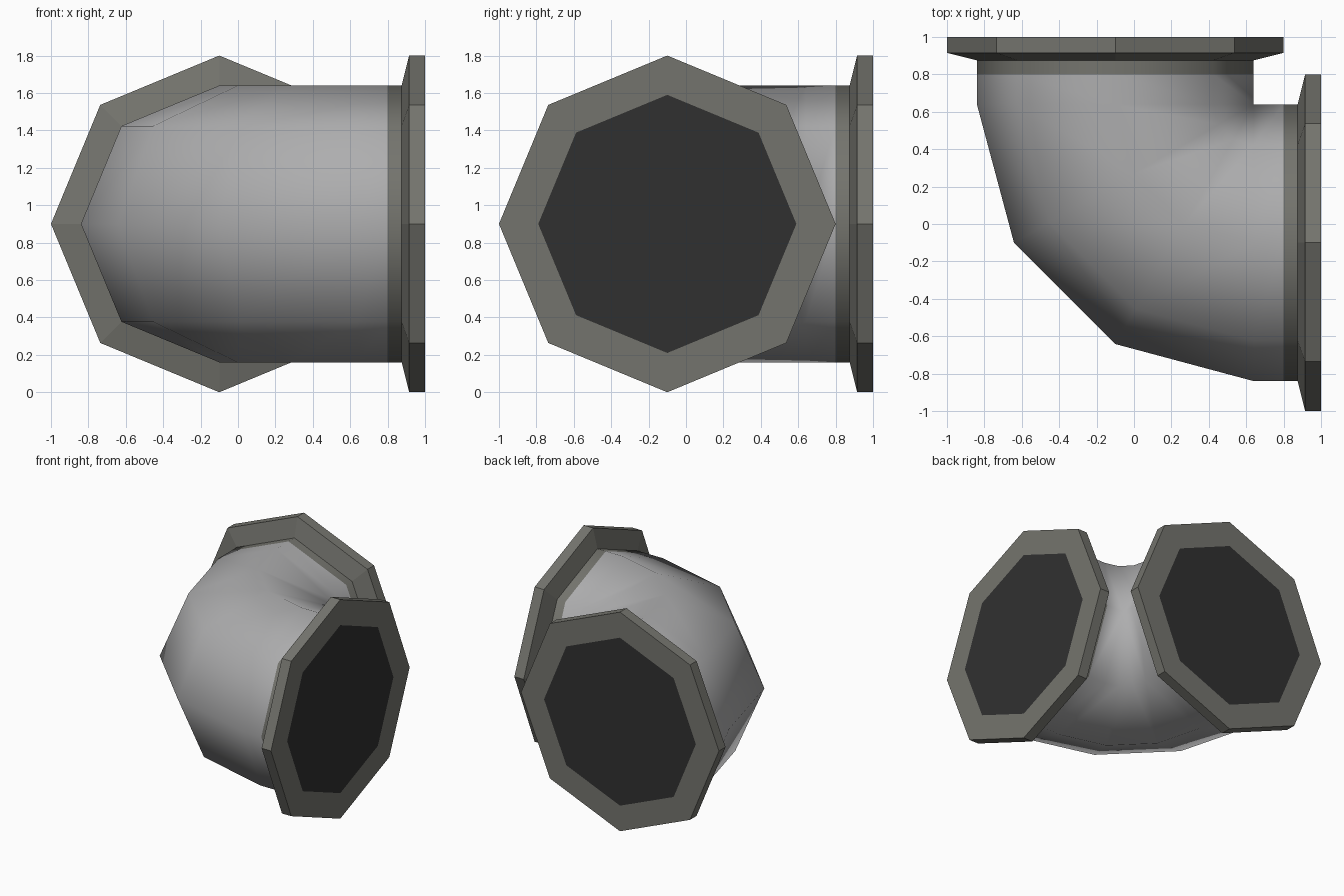
import bpy, bmesh, math
from mathutils import Vector

if "Cube" in bpy.data.objects:
    bpy.data.objects.remove(bpy.data.objects["Cube"])

R, CZ, BEND = 0.74, 0.90, 0.64      # pipe radius, axis height, bend centre (x = y)
SIDES = 8


def material(name, rgb):
    m = bpy.data.materials.new(name)
    m.diffuse_color = (*rgb, 1)
    m.use_nodes = True
    m.node_tree.nodes["Principled BSDF"].inputs["Base Color"].default_value = m.diffuse_color
    return m


steel = material("light steel", (0.42, 0.42, 0.425))
iron = material("flange iron", (0.175, 0.175, 0.155))
dark = material("dark opening", (0.03, 0.03, 0.03))


def finish(name, bm, mats, smooth):
    bmesh.ops.remove_doubles(bm, verts=bm.verts, dist=0.0005)
    bmesh.ops.recalc_face_normals(bm, faces=bm.faces)
    for f in bm.faces:
        f.smooth = smooth
    me = bpy.data.meshes.new(name)
    bm.to_mesh(me)
    bm.free()
    for m in mats:
        me.materials.append(m)
    ob = bpy.data.objects.new(name, me)
    bpy.context.collection.objects.link(ob)
    return ob


def bridge(bm, a, b, mat=0):
    for i in range(SIDES):
        j = (i + 1) % SIDES
        bm.faces.new((a[i], a[j], b[j], b[i])).material_index = mat


def ring(bm, place):
    return [bm.verts.new(place(math.tau * i / SIDES)) for i in range(SIDES)]


# Elbow pipe: rings swept about the bend corner, then straight out to each flange
def station(turn, out):
    d = Vector((-math.cos(turn), -math.sin(turn), 0))
    shift = Vector((0, out, 0)) if turn < 0.1 else Vector((out, 0, 0))
    return lambda a: (Vector((BEND, BEND, CZ)) + shift + d * (R + R * math.cos(a))
                      + Vector((0, 0, R * math.sin(a))))


q = math.pi / 2
stations = [(0, 0.24), (0, 0.16), (0, 0), (q / 3, 0), (2 * q / 3, 0),
            (q, 0), (q, 0.16), (q, 0.24)]
bm = bmesh.new()
rings = [ring(bm, station(t, o)) for t, o in stations]
for k in range(len(rings) - 1):
    # the short collars next to the flanges share the flange colour
    bridge(bm, rings[k], rings[k + 1], 1 if k in (0, len(rings) - 2) else 0)
finish("elbow_pipe", bm, (steel, iron), True)


# Flanges: bevelled octagonal plates with a dark flush opening
def flange(name, along_x):
    def place(dist, r):
        def p(a):
            u, z = -0.1 + r * math.cos(a), CZ + r * math.sin(a)
            return (dist, u, z) if along_x else (u, dist, z)
        return p
    bm = bmesh.new()
    profile = [(0.875, R), (0.915, 0.90), (1.0, 0.90), (1.0, 0.69)]
    rs = [ring(bm, place(d, r)) for d, r in profile]
    for a, b in zip(rs, rs[1:]):
        bridge(bm, a, b)
    bm.faces.new(rs[-1]).material_index = 1
    finish(name, bm, (iron, dark), False)


flange("right_flange", True)
flange("back_flange", False)
